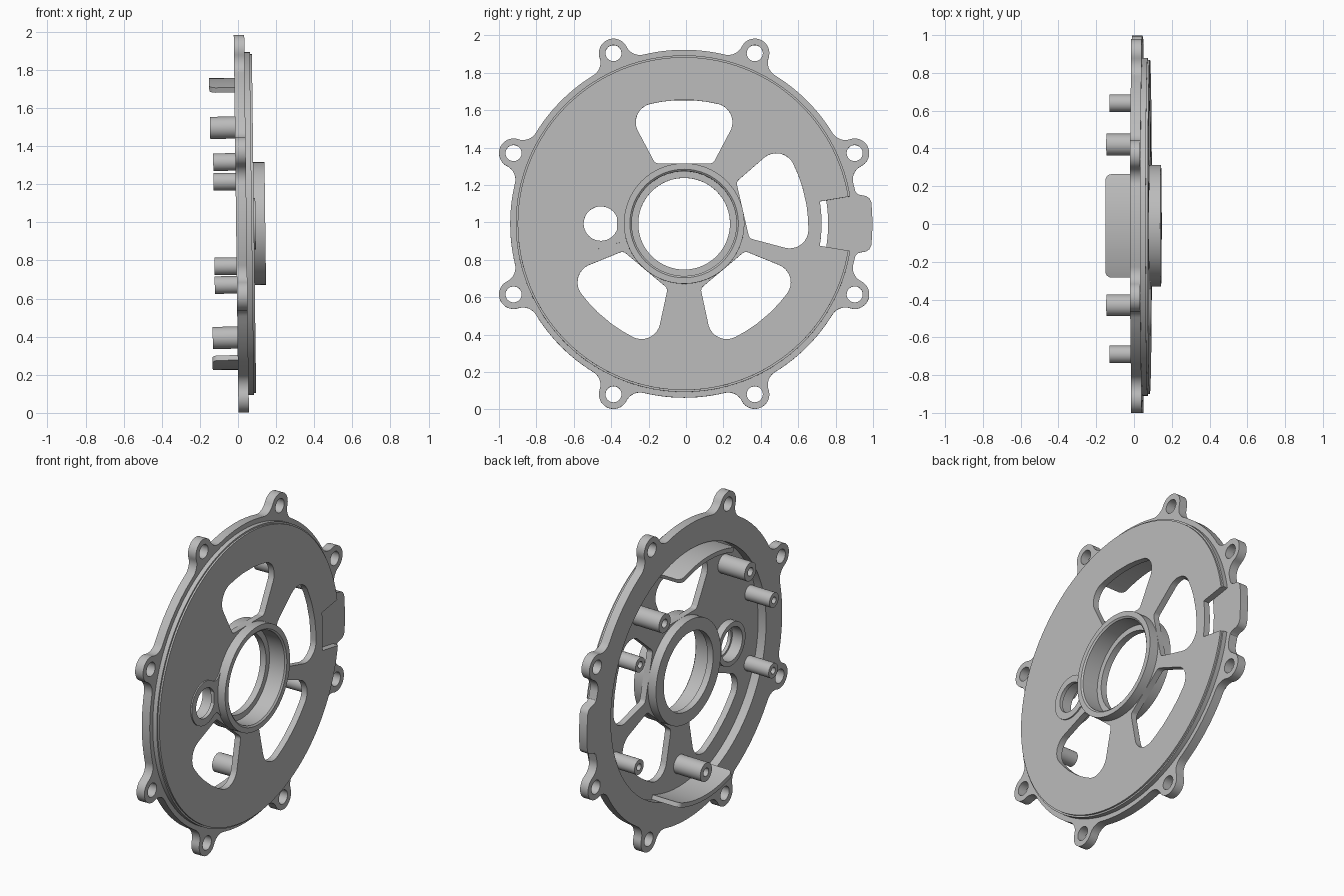
import bpy, bmesh
from math import radians, cos, sin, acos, tan, pi
from mathutils import Vector, Matrix

if "Cube" in bpy.data.objects:
    bpy.data.objects.remove(bpy.data.objects["Cube"])

grey = bpy.data.materials.new("cast_grey")
grey.use_nodes = True
GREY = (0.5, 0.5, 0.5, 1)
grey.diffuse_color = GREY
grey.node_tree.nodes["Principled BSDF"].inputs["Base Color"].default_value = GREY

# Disc plane (u, v) maps to (y, z), its axis w to x, with a slight lean
AXES = Matrix(((0, 0, 1, 0), (1, 0, 0, 0), (0, 1, 0, 0), (0, 0, 0, 1)))
FRAME = Matrix.Translation((0, -0.01, 0.992)) @ Matrix.Rotation(-0.0125, 4, 'Y') @ AXES


def finish(name, bm):
    bmesh.ops.remove_doubles(bm, verts=bm.verts, dist=1e-5)
    bmesh.ops.recalc_face_normals(bm, faces=bm.faces)
    me = bpy.data.meshes.new(name)
    bm.to_mesh(me)
    bm.free()
    me.transform(FRAME)
    me.materials.clear()
    me.materials.append(grey)
    ob = bpy.data.objects.new(name, me)
    bpy.context.collection.objects.link(ob)
    bpy.ops.object.select_all(action='DESELECT')
    ob.select_set(True)
    bpy.context.view_layer.objects.active = ob
    bpy.ops.object.shade_smooth_by_angle(angle=radians(30))


def polar(r, a):
    return Vector((r * cos(a), r * sin(a)))


def arc(center, r, a0, a1, n):
    return [center + polar(r, a0 + (a1 - a0) * i / n) for i in range(n + 1)]


def circle(center, r, n=48):
    return arc(Vector(center), r, 0, 2 * pi, n)[:-1]


def plate(name, loops, w0, w1):
    """Extrude an outline with holes from w0 to w1."""
    cu = bpy.data.curves.new(name, 'CURVE')
    cu.dimensions = '2D'
    cu.fill_mode = 'BOTH'
    cu.extrude = (w1 - w0) / 2
    for loop in loops:
        sp = cu.splines.new('POLY')
        sp.points.add(len(loop) - 1)
        for p, c in zip(sp.points, loop):
            p.co = (c[0], c[1], 0, 1)
        sp.use_cyclic_u = True
    tmp = bpy.data.objects.new(name + "_curve", cu)
    bpy.context.collection.objects.link(tmp)
    dg = bpy.context.evaluated_depsgraph_get()
    me = bpy.data.meshes.new_from_object(tmp.evaluated_get(dg))
    bm = bmesh.new()
    bm.from_mesh(me)
    bmesh.ops.translate(bm, verts=bm.verts, vec=(0, 0, (w0 + w1) / 2))
    bpy.data.objects.remove(tmp)
    bpy.data.curves.remove(cu)
    bpy.data.meshes.remove(me)
    finish(name, bm)


def sweep(name, sections, closed):
    """Skin a row of equal closed sections."""
    bm = bmesh.new()
    rows = [[bm.verts.new(p) for p in s] for s in sections]
    pairs = list(zip(rows, rows[1:]))
    if closed:
        pairs.append((rows[-1], rows[0]))
    else:
        bm.faces.new(rows[0])
        bm.faces.new(rows[-1])
    n = len(rows[0])
    for a, b in pairs:
        for i in range(n):
            j = (i + 1) % n
            bm.faces.new((a[i], a[j], b[j], b[i]))
    finish(name, bm)


def lathe(name, profile, center=(0, 0), n=64):
    sections = []
    for k in range(n):
        a = 2 * pi * k / n
        sections.append([(center[0] + r * cos(a), center[1] + r * sin(a), w) for r, w in profile])
    sweep(name, sections, True)


def rounded(points):
    """Round polygon corners given as (u, v, radius)."""
    out = []
    for i, (u, v, r) in enumerate(points):
        c = Vector((u, v))
        if r == 0:
            out.append(c)
            continue
        d1 = (Vector(points[i - 1][:2]) - c).normalized()
        d2 = (Vector(points[(i + 1) % len(points)][:2]) - c).normalized()
        half = d1.angle(d2) / 2
        mid = c + (d1 + d2).normalized() * r / sin(half)
        s, e = c + d1 * r / tan(half) - mid, c + d2 * r / tan(half) - mid
        out += [mid + s.lerp(e, k / 10).normalized() * r for k in range(11)]
    return out


# Flange outline: rim circle, eight filleted bolt ears and one side tab
RIM, EAR_AT, EAR, FILLET = 0.93, 0.987, 0.078, 0.08
spread = acos(((RIM + FILLET) ** 2 + EAR_AT ** 2 - (EAR + FILLET) ** 2)
              / (2 * (RIM + FILLET) * EAR_AT))
outline, ears = [], []
tab = [(0.932, -10.5), (0.945, -9.5), (0.985, -8.6), (1.0, -7.8), (1.008, -6.5), (1.008, 0)]
tab += [(r, -d) for r, d in tab[-2::-1]]
for k in range(8):
    axis = radians(22.5 + 45 * k)
    ear = polar(EAR_AT, axis)
    ears.append(ear)
    sides = []
    for s in (-1, 1):
        fc = polar(RIM + FILLET, axis + s * spread)
        v0, v1 = -fc.normalized(), (ear - fc).normalized()
        sides.append([fc + v0.lerp(v1, i / 8).normalized() * FILLET for i in range(9)])
    p = sides[0][-1] - ear
    swing = p.angle(polar(1, axis))
    outline += sides[0] + arc(ear, EAR, axis - swing, axis + swing, 20)[1:-1] + sides[1][::-1]
    if k == 7:
        outline += [polar(r, radians(d)) for r, d in tab]
    else:
        outline += arc(Vector((0, 0)), RIM, axis + spread, axis + pi / 4 - spread, 12)[1:-1]

FLANGE_BACK, FLANGE_FRONT, STEP, FACE = -0.01, 0.045, 0.073, 0.084
plate("flange", [outline, circle((0, 0), 0.77, 128)] + [circle(e, 0.043, 32) for e in ears],
      FLANGE_BACK, FLANGE_FRONT)

# Raised cover disc with lightening windows and an edge notch
half_window = [(0.322, 0.155, 0.03), (0.615, 0.31, 0.1), (0.652, 0.12, 0), (0.66, 0.05, 0)]
window = rounded(half_window + [(u, -v, r) for u, v, r in half_window[::-1]])
BOSS = (-0.445, 0.0)
cutouts = [circle((0, 0), 0.3, 64), circle(BOSS, 0.115)]
for deg in (90, 13, -50, -130):
    turn = Matrix.Rotation(radians(deg), 2)
    cutouts.append([turn @ p for p in window])
notch = radians(9.3)
zero = Vector((0, 0))


def disc_outline(r):
    return arc(zero, r, notch, 2 * pi - notch, 120) + arc(zero, 0.735, -notch, notch, 8)


plate("cover_disc", [disc_outline(0.9)] + cutouts, FLANGE_FRONT, STEP)
plate("cover_face", [disc_outline(0.89)] + cutouts, STEP, FACE)

# Central hub with stepped bearing seat
lathe("hub", [(0.322, -0.01), (0.322, 0.143), (0.29, 0.143), (0.28, 0.135),
              (0.28, 0.03), (0.245, 0.03), (0.245, -0.01)], n=96)

# Secondary bearing boss and the web joining it to the hub
lathe("side_boss", [(0.135, 0), (0.135, 0.092), (0.092, 0.092), (0.092, 0.07),
                    (0.105, 0.07), (0.105, 0)], BOSS)
web = [(-0.36, 0.105), (-0.335, 0.1), (-0.315, 0.112), (-0.29, 0.138)]
plate("boss_web", [web + [(u, -v) for u, v in web[::-1]]], 0.07, 0.092)

# Screw posts on the back
large = [(0.43, 0.505), (-0.42, 0.505), (0, -0.597)]
small = [(0.65, 0.325), (0.65, -0.32), (-0.68, 0.222), (-0.68, -0.222)]
for label, spots, r, tip in (("large", large, 0.058, -0.14), ("small", small, 0.046, -0.126)):
    for i, spot in enumerate(spots):
        lathe(f"{label}_post_{i + 1}", [(r, 0.05), (r, tip), (r * 0.45, tip), (r * 0.45, 0.05)],
              spot, 32)

# Curved guard walls on the back, with rounded end corners
for name, mid in (("upper_wall", 90), ("lower_wall", -90)):
    sections = []
    reach, corner = 21, 2.5
    steps = [-21, -20.7, -20, -19.2, -18.5] + list(range(-16, 17, 4)) + [18.5, 19.2, 20, 20.7, 21]
    for d in steps:
        e = max(0, (abs(d) - reach + corner) / corner)
        tip = -0.142 + 0.033 * (1 - (1 - e * e) ** 0.5)
        a, b = (polar(r, radians(mid + d)) for r in (0.738, 0.766))
        sections.append([(*a, 0.05), (*b, 0.05), (*b, tip), (*a, tip)])
    sweep(name, sections, False)
